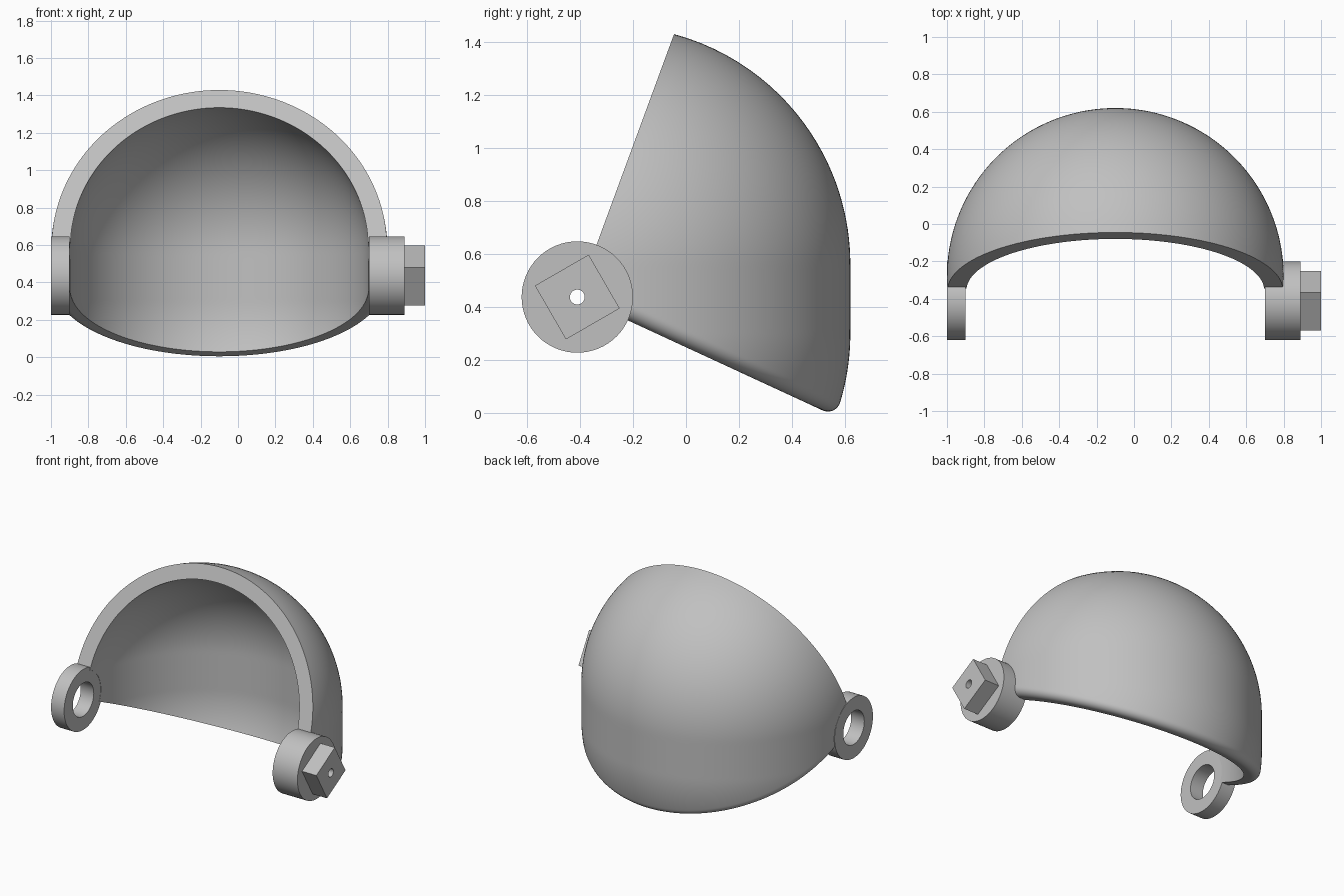
import bpy, bmesh
from math import sin, cos, pi, radians, sqrt

cube = bpy.data.objects.get("Cube")
if cube:
    bpy.data.objects.remove(cube, do_unlink=True)

# Main dimensions
CX, CY = -0.1, -0.28            # shell centre
Z_TOP, Z_LOW = 0.56, 0.30       # centres of the rounded ends
R_OUT, R_IN = 0.9, 0.8
AXIS_Y, AXIS_Z = -0.41, 0.437   # hinge axis, along x
LOW, HIGH = radians(-24.8), radians(69.8)
FILLET = 0.055
HUB_R = 0.21
ROWS, COLS = 64, 96

grey = bpy.data.materials.new("grey plastic")
grey.use_nodes = True
grey.diffuse_color = (0.53, 0.53, 0.53, 1)
grey.node_tree.nodes["Principled BSDF"].inputs["Base Color"].default_value = grey.diffuse_color


def finish(bm, name):
    bmesh.ops.recalc_face_normals(bm, faces=bm.faces)
    mesh = bpy.data.meshes.new(name)
    bm.to_mesh(mesh)
    bm.free()
    mesh.materials.append(grey)
    mesh.shade_smooth()
    mesh.set_sharp_from_angle(angle=radians(30))
    obj = bpy.data.objects.new(name, mesh)
    bpy.context.collection.objects.link(obj)
    return obj


def depth(p):
    """Distance from the upright line between the two rounded ends."""
    x, y, z = p
    dz = z - min(max(z, Z_LOW), Z_TOP)
    return sqrt((x - CX) ** 2 + (y - CY) ** 2 + dz ** 2)


def wall_point(theta, phi, radius, fillet):
    """Where a ray in a plane through the hinge axis meets the wall."""
    lo, hi = 0.0, 3.0
    for _ in range(36):
        t = (lo + hi) / 2
        r = HUB_R - 0.02 + t * sin(phi)
        p = (CX + t * cos(phi), AXIS_Y + r * cos(theta), AXIS_Z + r * sin(theta))
        gap = fillet - r * sin(theta - LOW) if theta < 0.5 else 0
        inset = fillet - sqrt(fillet ** 2 - gap ** 2) if gap > 0 else 0
        if depth(p) < radius - inset:
            lo = t
        else:
            hi = t
    return p


# Curved shell: fan of closed cross-sections between the two cut planes
bm = bmesh.new()
sections = []
for i in range(ROWS + 1):
    theta = LOW + (HIGH - LOW) * (i / ROWS) ** 2
    angles = [pi * j / COLS for j in range(COLS + 1)]
    outer = [bm.verts.new(wall_point(theta, a, R_OUT, FILLET)) for a in angles]
    inner = [bm.verts.new(wall_point(theta, a, R_IN, 0)) for a in angles]
    sections.append(outer + inner[::-1])
for a, b in zip(sections, sections[1:]):
    for j in range(len(a)):
        k = (j + 1) % len(a)
        bm.faces.new((a[j], a[k], b[k], b[j]))
for s in (sections[0], sections[-1]):
    for j in range(COLS):
        bm.faces.new((s[j], s[j + 1], s[-2 - j], s[-1 - j]))
finish(bm, "curved_shell")


def tube(name, x0, x1, outline, hole, sides=64):
    """Part along the hinge axis with a round bore; outline gives its radius."""
    bm = bmesh.new()
    loops = []
    for x, rad in ((x0, outline), (x1, outline), (x1, lambda a: hole), (x0, lambda a: hole)):
        angles = [2 * pi * k / sides for k in range(sides)]
        loops.append([bm.verts.new((x, rad(a) * cos(a), rad(a) * sin(a))) for a in angles])
    for n in range(4):
        a, b = loops[n], loops[(n + 1) % 4]
        for k in range(sides):
            m = (k + 1) % sides
            bm.faces.new((a[k], a[m], b[m], b[k]))
    obj = finish(bm, name)
    obj.location = (0, AXIS_Y, AXIS_Z)
    return obj


def round_outline(a):
    return HUB_R


def square_outline(a):
    return 0.117 / max(abs(cos(a)), abs(sin(a)))


# Hinge parts
tube("right_hinge_ring", -1.0, -0.9, round_outline, 0.115)
tube("left_hinge_hub", 0.70, 0.89, round_outline, 0.028)
peg = tube("square_drive_peg", 0.89, 1.0, square_outline, 0.028)
peg.rotation_euler.x = radians(30)
